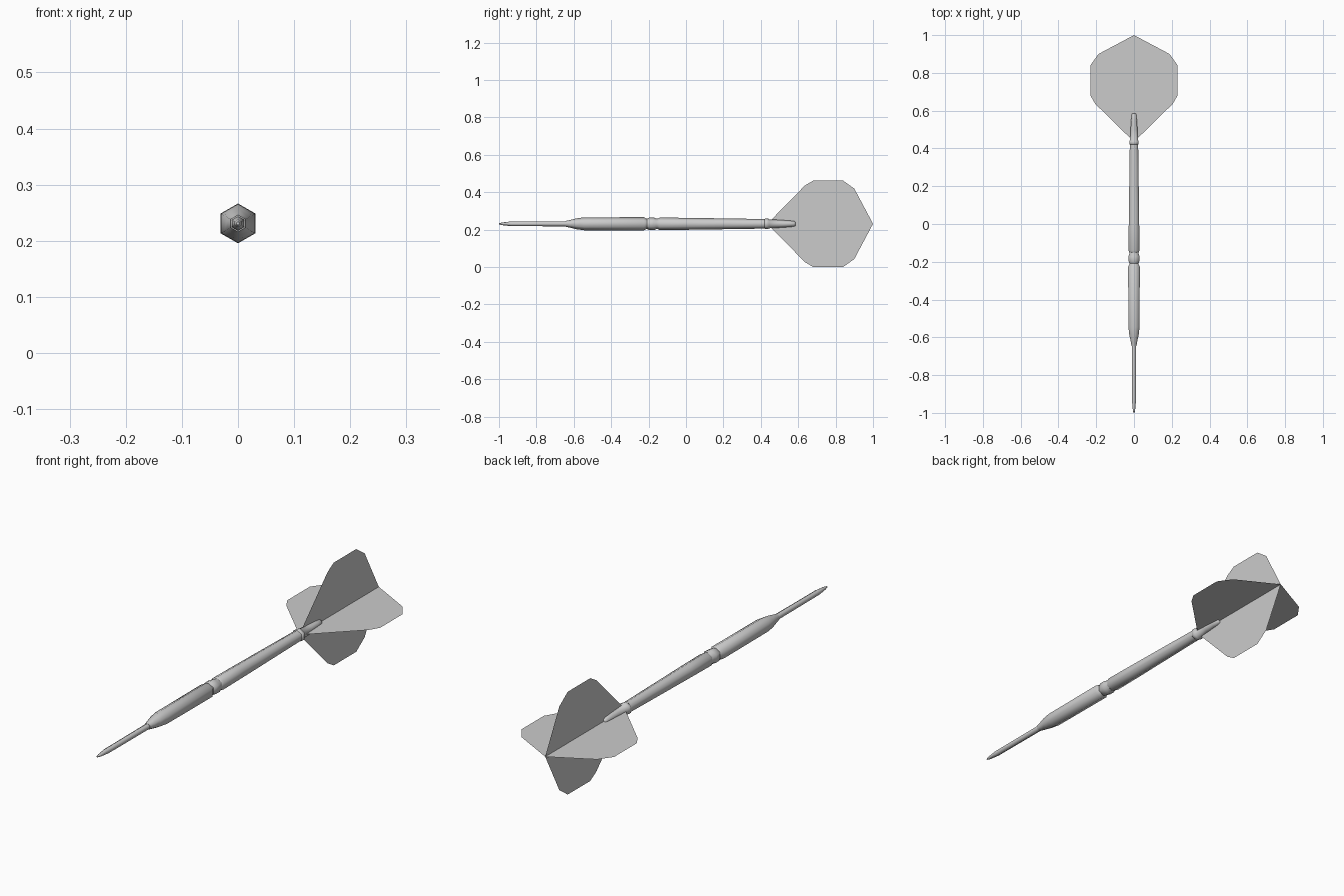
import bpy, bmesh, math

if "Cube" in bpy.data.objects:
    bpy.data.objects.remove(bpy.data.objects["Cube"])

ZC = 0.231   # height of the long axis
SIDES = 6


def lathe_y(name, profile):
    """Six-sided turned part along y from (y, radius) pairs, corners up and down."""
    bm = bmesh.new()
    rings = []
    for y, r in profile:
        ring = []
        for i in range(SIDES):
            a = math.pi / 2 + 2 * math.pi * i / SIDES
            ring.append(bm.verts.new((r * math.cos(a), y, ZC + r * math.sin(a))))
        rings.append(ring)
    for a, b in zip(rings, rings[1:]):
        for i in range(SIDES):
            j = (i + 1) % SIDES
            bm.faces.new((a[i], a[j], b[j], b[i]))
    bm.faces.new(rings[0])
    bm.faces.new(rings[-1])
    bmesh.ops.recalc_face_normals(bm, faces=bm.faces)
    obj = finish(name, bm)
    bpy.ops.object.select_all(action='DESELECT')
    obj.select_set(True)
    bpy.context.view_layer.objects.active = obj
    bpy.ops.object.shade_smooth_by_angle(angle=math.radians(65))
    return obj


def finish(name, bm):
    mesh = bpy.data.meshes.new(name)
    bm.to_mesh(mesh)
    bm.free()
    obj = bpy.data.objects.new(name, mesh)
    bpy.context.collection.objects.link(obj)
    return obj


# Metal point
lathe_y("point", [(-1.0, 0.003), (-0.985, 0.007), (-0.935, 0.0125), (-0.62, 0.0135)])

# Grip barrel with tapered nose
lathe_y("barrel", [(-0.645, 0.015), (-0.62, 0.0205), (-0.585, 0.029), (-0.545, 0.0345),
                   (-0.225, 0.0355), (-0.215, 0.029), (-0.205, 0.027)])

# Bead between barrel and shaft
lathe_y("bead", [(-0.21, 0.027), (-0.197, 0.033), (-0.172, 0.034), (-0.16, 0.029), (-0.14, 0.029)])

# Shaft
lathe_y("shaft", [(-0.15, 0.029), (-0.14, 0.0335), (0.0, 0.032), (0.20, 0.029), (0.425, 0.0255)])

# Collar and tapered flight holder
lathe_y("flight_holder", [(0.42, 0.025), (0.425, 0.029), (0.438, 0.029), (0.444, 0.024),
                          (0.50, 0.021), (0.55, 0.0175), (0.578, 0.0145), (0.585, 0.010)])

# Four thin flights meeting on the axis
outline = [(0.435, 0), (0.636, 0.205), (0.68, 0.231), (0.84, 0.231), (0.90, 0.188), (1.0, 0)]
bm = bmesh.new()
for k in range(4):
    c, s = round(math.cos(k * math.pi / 2)), round(math.sin(k * math.pi / 2))
    bm.faces.new([bm.verts.new((r * c, y, ZC + r * s)) for y, r in outline])
bmesh.ops.remove_doubles(bm, verts=bm.verts, dist=1e-5)
finish("flights", bm)
